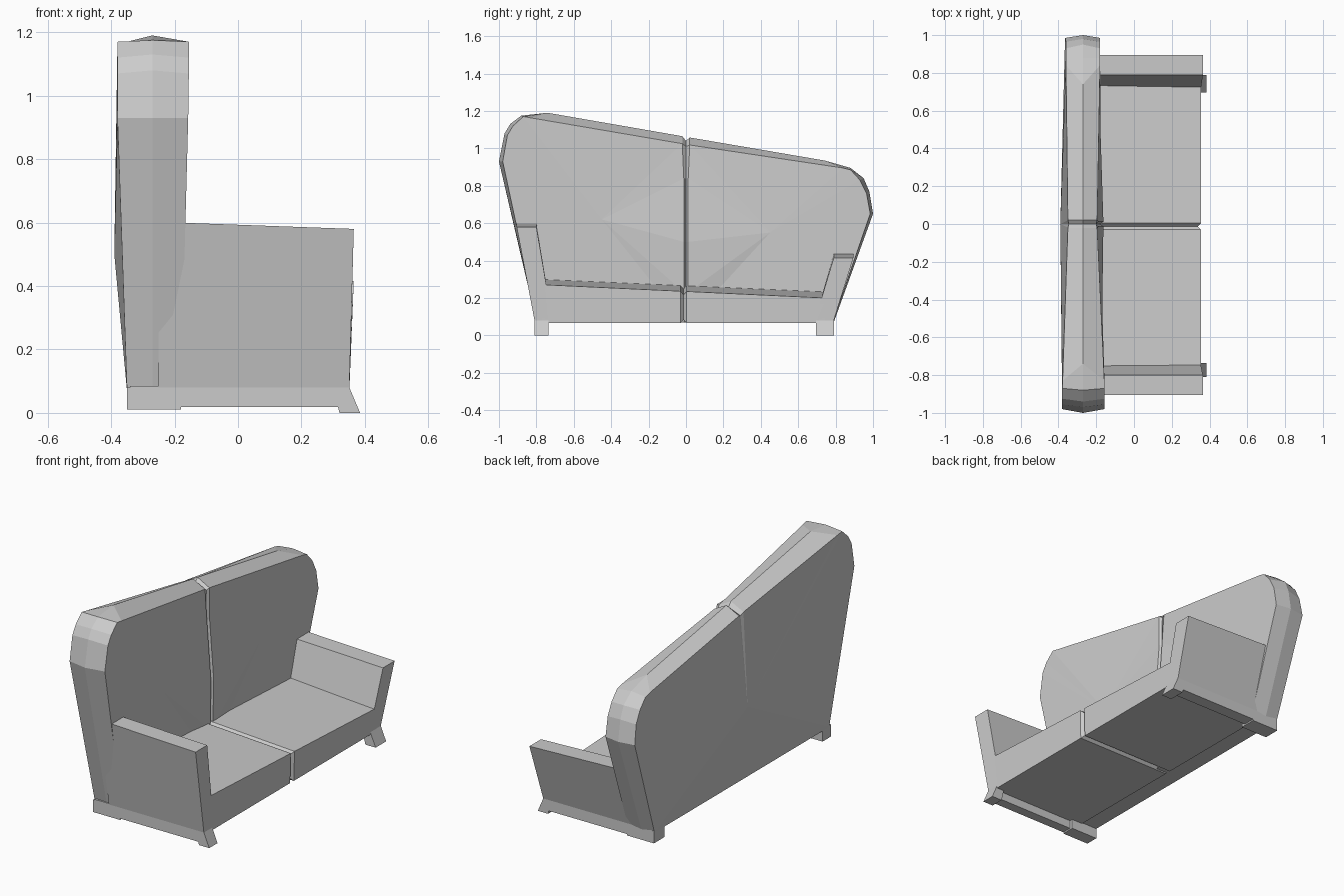
import bpy, bmesh

if "Cube" in bpy.data.objects:
    bpy.data.objects.remove(bpy.data.objects["Cube"])


def finish(name, bm):
    bmesh.ops.recalc_face_normals(bm, faces=bm.faces)
    me = bpy.data.meshes.new(name)
    bm.to_mesh(me)
    bm.free()
    ob = bpy.data.objects.new(name, me)
    bpy.context.collection.objects.link(ob)
    return ob


def bridge(bm, a, b, closed=True):
    n = len(a)
    for i in range(n if closed else n - 1):
        j = (i + 1) % n
        bm.faces.new((a[i], a[j], b[j], b[i]))


def fan(bm, ring, centre):
    c = bm.verts.new(centre)
    for i in range(len(ring)):
        bm.faces.new((ring[i], ring[(i + 1) % len(ring)], c))


def loft(name, sections):
    bm = bmesh.new()
    rings = [[bm.verts.new(p) for p in s] for s in sections]
    for a, b in zip(rings, rings[1:]):
        bridge(bm, a, b)
    bm.faces.new(rings[0])
    bm.faces.new(rings[-1])
    return finish(name, bm)


# Backrest: ridge y, z, then rim y, z, then front x and back x
outline = [
    (-0.80, 0.07, -0.795, 0.07, -0.18, -0.35),
    (-1.0, 0.93, -0.98, 0.93, -0.157, -0.38),
    (-0.97, 1.08, -0.955, 1.07, -0.155, -0.38),
    (-0.94, 1.13, -0.925, 1.12, -0.155, -0.38),
    (-0.88, 1.175, -0.87, 1.17, -0.155, -0.38),
    (-0.74, 1.19, -0.83, 1.163, -0.157, -0.378),
    (-0.02, 1.065, -0.02, 1.025, -0.195, -0.35),
    (0.0, 1.04, 0.0, 1.01, -0.20, -0.345),
    (0.02, 1.058, 0.02, 1.018, -0.195, -0.35),
    (0.74, 0.935, 0.84, 0.895, -0.18, -0.36),
    (0.88, 0.895, 0.88, 0.885, -0.18, -0.36),
    (0.95, 0.84, 0.93, 0.83, -0.18, -0.36),
    (0.98, 0.77, 0.965, 0.76, -0.18, -0.36),
    (1.0, 0.65, 0.985, 0.65, -0.18, -0.365),
    (0.79, 0.07, 0.785, 0.07, -0.18, -0.35),
]
bm = bmesh.new()
ridge = [bm.verts.new((-0.27, p[0], p[1])) for p in outline]
front = [bm.verts.new((p[4], p[2], p[3])) for p in outline]
rear = [bm.verts.new((p[5], p[2], p[3])) for p in outline]
bridge(bm, front, ridge)
bridge(bm, ridge, rear)
fan(bm, rear, (-0.39, 0, 0.5))
# Front panels bulging towards a central seam groove
column = [(-0.188, 0.84), (-0.162, 0.5), (-0.168, 0.23), (-0.185, 0.07)]
left = [front[6]] + [bm.verts.new((x, -0.012, z)) for x, z in column]
seam = [front[7]] + [bm.verts.new((x - 0.02, 0, z)) for x, z in column]
right = [front[8]] + [bm.verts.new((x, 0.012, z)) for x, z in column]
bridge(bm, left, seam, False)
bridge(bm, seam, right, False)
fan(bm, front[:7] + left[1:], (-0.168, -0.45, 0.62))
fan(bm, right[::-1] + front[9:], (-0.176, 0.45, 0.55))
finish("backrest", bm)


# Seat: two cushions with a groove between them, sloping along the length
def seat_section(y, inset=0.0):
    zf = 0.235 - 0.047 * y - inset
    zb = 0.265 - 0.044 * y - inset
    xf = 0.355 - inset
    return [(-0.25, y, 0.065 + inset), (xf - 0.004, y, 0.065 + inset),
            (xf, y, zf), (-0.17, y, zb), (-0.25, y, zb)]


loft("seat", [seat_section(-0.77), seat_section(-0.03), seat_section(-0.013, 0.018),
              seat_section(0.004), seat_section(0.745)])


# Arms with a leaning outer face, a rail underneath and feet at both ends
def arm(side, outer, top_out, top_in, low_in, seat_z, top):
    foot_in = low_in
    loft(side + "_arm", [
        [(x, outer, 0.08), (x + k, top_out, top + dz), (x + k, top_in, top + dz),
         (x, low_in, seat_z), (x, low_in, 0.07)]
        for x, k, dz in ((-0.25, 0, 0.012), (0.351, 0.014, -0.01))])
    mid = outer + (low_in - outer) * 0.75
    loft(side + "_rail", [
        [(x, outer, 0.085), (x, mid, 0.085), (x, mid, 0.018), (x, outer, 0.018)]
        for x in (-0.34, 0.345)])
    for label, x0, x1, b0, b1, z in (("front", 0.30, 0.351, 0.32, 0.385, 0.0),
                                     ("rear", -0.35, -0.18, -0.35, -0.18, 0.01)):
        loft(side + "_" + label + "_foot", [
            [(x0, outer, 0.08), (x1, outer, 0.08), (x1, foot_in, 0.08), (x0, foot_in, 0.08)],
            [(b0, outer, z), (b1, outer, z), (b1, foot_in, z), (b0, foot_in, z)]])


arm("high", -0.81, -0.905, -0.80, -0.735, 0.20, 0.59)
arm("low", 0.79, 0.895, 0.79, 0.695, 0.10, 0.425)
